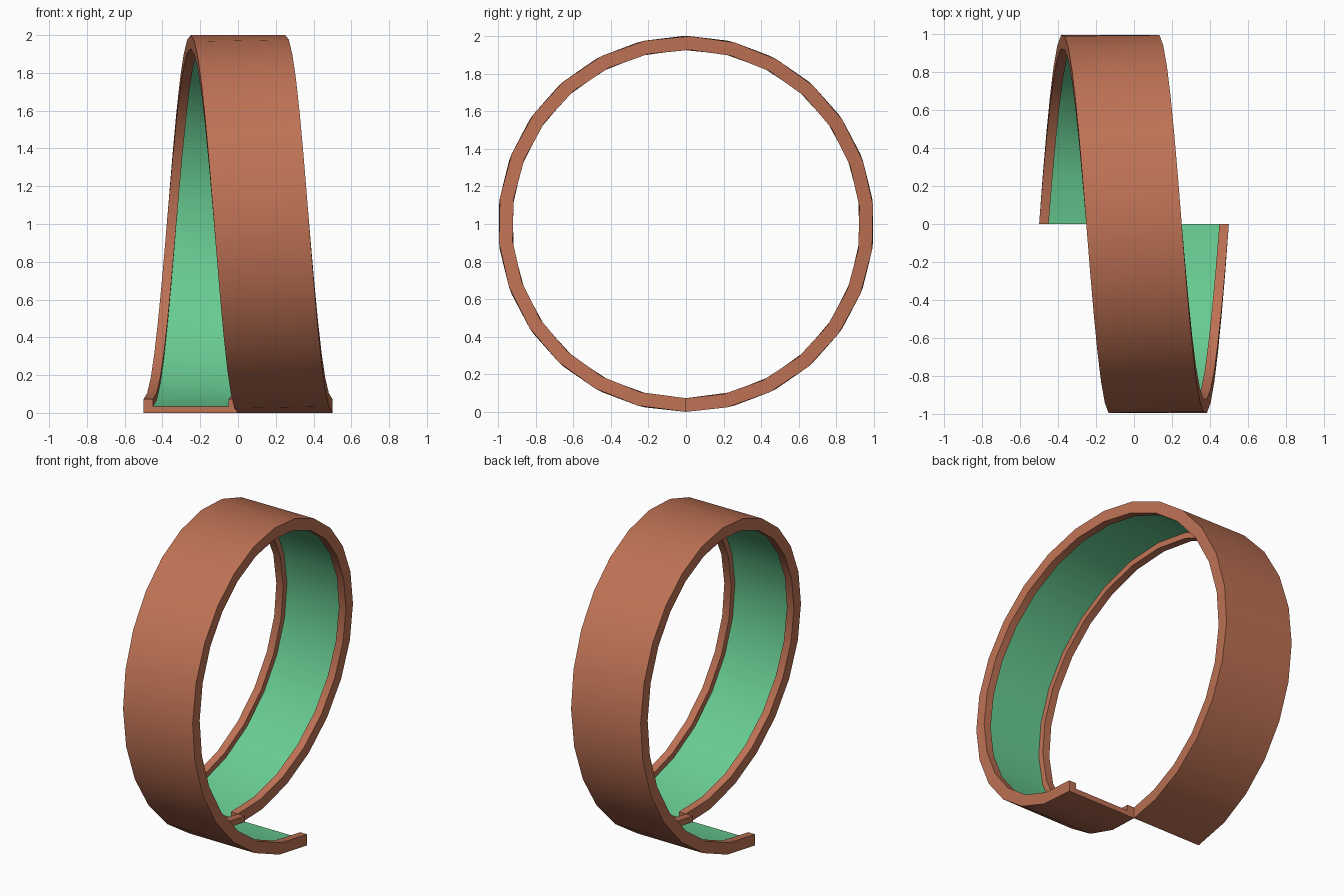
import bpy, bmesh, math

if "Cube" in bpy.data.objects:
    bpy.data.objects.remove(bpy.data.objects["Cube"])

SIDES = 26          # segments in one full turn
RISE = 0.5          # sideways travel over the turn
TILT = RISE / (2 * math.pi)


def material(name, rgb):
    m = bpy.data.materials.new(name)
    m.diffuse_color = (*rgb, 1)
    m.use_nodes = True
    m.node_tree.nodes["Principled BSDF"].inputs["Base Color"].default_value = m.diffuse_color
    return m


# U-shaped channel section: (sideways offset, radius)
W, LIP, R_OUT, R_FLOOR, R_RIM = 0.25, 0.05, 1.0, 0.965, 0.927
profile = [(-W, R_OUT), (W, R_OUT), (W, R_RIM), (W - LIP, R_RIM),
           (W - LIP, R_FLOOR), (-W + LIP, R_FLOOR), (-W + LIP, R_RIM), (-W, R_RIM)]
FLOOR_EDGE = 4      # profile edge that forms the green track floor

# Sweep the section along one helical turn, starting and ending at the bottom
bm = bmesh.new()
rings = []
for i in range(SIDES + 1):
    a = 2 * math.pi * i / SIDES
    cx = RISE * (i / SIDES - 0.5)
    tilt = 0 if i in (0, SIDES) else TILT   # square-cut ends
    ring = []
    for u, r in profile:
        s = -u * tilt
        ring.append(bm.verts.new((cx + u,
                                  r * math.sin(a) + s * math.cos(a),
                                  1 - r * math.cos(a) + s * math.sin(a))))
    rings.append(ring)

n = len(profile)
for a, b in zip(rings, rings[1:]):
    for j in range(n):
        k = (j + 1) % n
        f = bm.faces.new((a[j], a[k], b[k], b[j]))
        f.material_index = 1 if j == FLOOR_EDGE else 0

# End caps, split into floor and two lips
for ring in (rings[0], rings[-1]):
    bm.faces.new(ring)
bmesh.ops.recalc_face_normals(bm, faces=bm.faces)

mesh = bpy.data.meshes.new("loop_track")
bm.to_mesh(mesh)
bm.free()
mesh.materials.append(material("terracotta", (0.515, 0.168, 0.089)))
mesh.materials.append(material("track green", (0.138, 0.604, 0.287)))

track = bpy.data.objects.new("loop_track", mesh)
bpy.context.collection.objects.link(track)
bpy.context.view_layer.objects.active = track
track.select_set(True)
bpy.ops.object.shade_smooth_by_angle(angle=math.radians(30))
